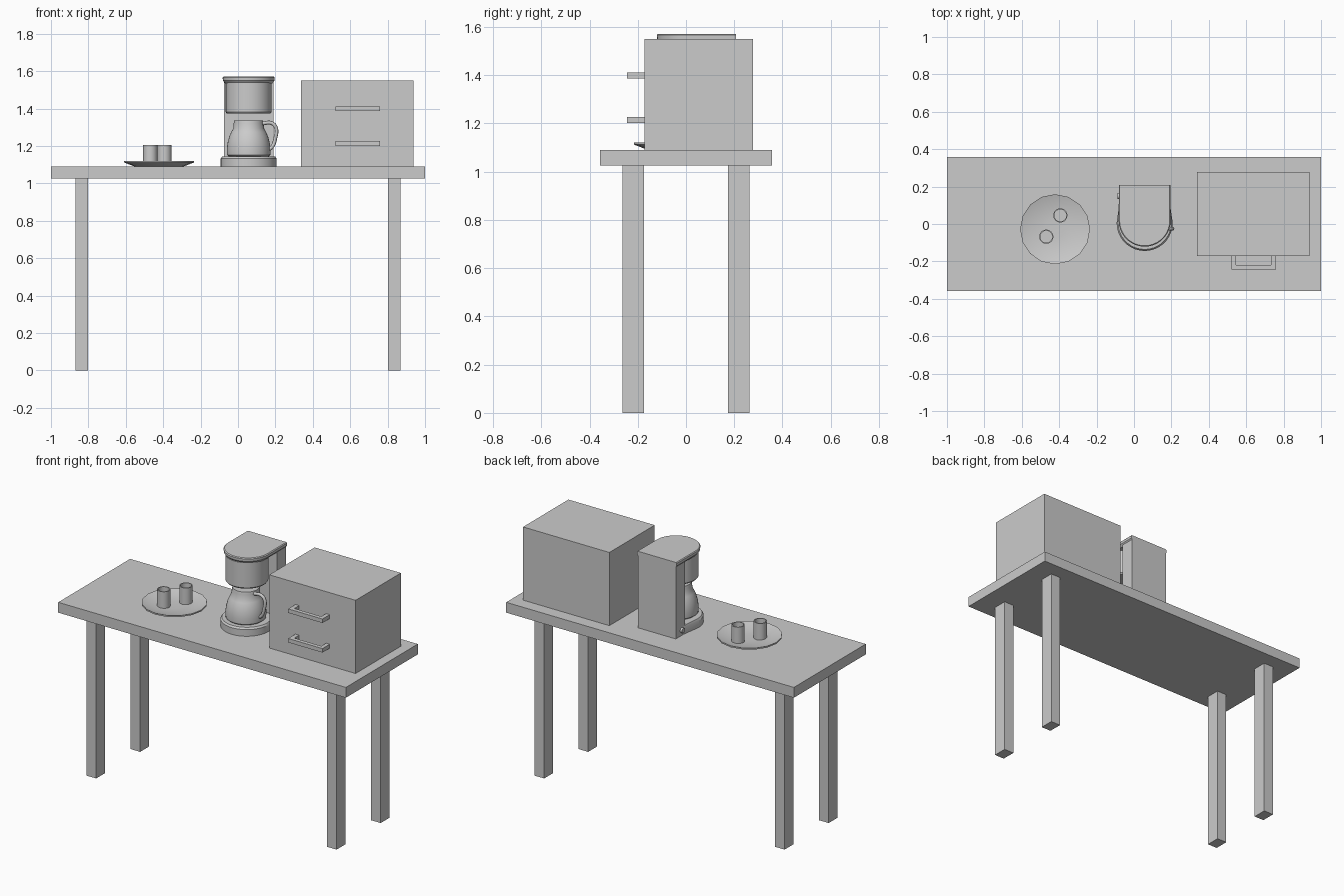
import bpy, bmesh, math

if "Cube" in bpy.data.objects:
    bpy.data.objects.remove(bpy.data.objects["Cube"])

def finish(bm, name, angle=None):
    bmesh.ops.recalc_face_normals(bm, faces=bm.faces)
    me = bpy.data.meshes.new(name)
    bm.to_mesh(me)
    bm.free()
    ob = bpy.data.objects.new(name, me)
    bpy.context.collection.objects.link(ob)
    if angle:
        bpy.ops.object.select_all(action='DESELECT')
        ob.select_set(True)
        bpy.context.view_layer.objects.active = ob
        bpy.ops.object.shade_smooth_by_angle(angle=math.radians(angle))
    return ob

def add_box(bm, x0, x1, y0, y1, z0, z1):
    vs = bmesh.ops.create_cube(bm, size=1)["verts"]
    for v in vs:
        v.co.x = x1 if v.co.x > 0 else x0
        v.co.y = y1 if v.co.y > 0 else y0
        v.co.z = z1 if v.co.z > 0 else z0

def box(name, *d):
    bm = bmesh.new()
    add_box(bm, *d)
    return finish(bm, name)

def skin(bm, rings):
    n = len(rings[0])
    for a, b in zip(rings, rings[1:]):
        for i in range(n):
            j = (i + 1) % n
            bm.faces.new((a[i], a[j], b[j], b[i]))
    bm.faces.new(rings[0])
    bm.faces.new(rings[-1])

def lathe(name, cx, cy, profile, n, angle=35):
    """Closed solid of revolution from (radius, z) pairs."""
    bm = bmesh.new()
    skin(bm, [[bm.verts.new((cx + r * math.cos(2 * math.pi * i / n),
                             cy + r * math.sin(2 * math.pi * i / n), z))
               for i in range(n)] for r, z in profile])
    return finish(bm, name, angle)

def d_shape(name, cx, cy, back, half, layers, n=18):
    """Rounded front, straight back; layers are (radius, z) pairs."""
    bm = bmesh.new()
    rings = []
    for r, z in layers:
        pts = [(cx + r * math.cos(math.pi * (1 + i / n)),
                cy + r * math.sin(math.pi * (1 + i / n))) for i in range(n + 1)]
        w = min(half, r)
        pts += [(cx + w, back), (cx - w, back)]
        rings.append([bm.verts.new((x, y, z)) for x, y in pts])
    skin(bm, rings)
    return finish(bm, name, 30)

# Table
box("table_top", -1, 1, -0.357, 0.357, 1.025, 1.09)
for sx, side in ((-1, "left"), (1, "right")):
    for sy, end in ((-1, "front"), (1, "back")):
        x, y = sx * 0.836, sy * 0.2185
        box(f"{end}_{side}_leg", x - 0.034, x + 0.034, y - 0.0445, y + 0.0445, 0, 1.025)

# Cabinet with two bracket handles
box("cabinet", 0.338, 0.938, -0.172, 0.278, 1.09, 1.55)
for name, z in (("lower_handle", 1.201), ("upper_handle", 1.387)):
    bm = bmesh.new()
    add_box(bm, 0.52, 0.758, -0.244, -0.219, z, z + 0.025)
    for x in (0.52, 0.733):
        add_box(bm, x, x + 0.025, -0.219, -0.172, z, z + 0.025)
    finish(bm, name)

# Plate and cups
lathe("plate", -0.422, -0.028, [(0.13, 1.09), (0.187, 1.112), (0.187, 1.121),
                                (0.13, 1.104), (0.05, 1.1)], 16, 25)
for name, x, y in (("back_cup", -0.394, 0.046), ("front_cup", -0.469, -0.068)):
    lathe(name, x, y, [(0.038, 1.1), (0.038, 1.205), (0.032, 1.205), (0.032, 1.112)], 24)

# Coffee maker body
CX = 0.057
box("column", CX - 0.132, CX + 0.132, 0.118, 0.208, 1.09, 1.55)
d_shape("machine_base", CX, 0.006, 0.13, 0.132,
        [(0.15, 1.09), (0.15, 1.132), (0.142, 1.143)])
d_shape("machine_lid", CX, 0.018, 0.208, 0.138,
        [(0.126, 1.535), (0.138, 1.55), (0.139, 1.566), (0.134, 1.571)])
lathe("filter_basket", CX, 0.006, [(0.117, 1.374), (0.123, 1.382), (0.123, 1.54)], 36)

# Power knob on the left side of the column
bm = bmesh.new()
knob = bmesh.ops.create_cone(bm, cap_ends=True, segments=16, radius1=0.016,
                             radius2=0.016, depth=0.014)["verts"]
for v in knob:
    v.co = (CX - 0.138 + v.co.z, 0.15 + v.co.y, 1.124 + v.co.x)
finish(bm, "knob", 35)

# Carafe and its handle
lathe("carafe", CX, -0.003, [(0.105, 1.143), (0.116, 1.152), (0.117, 1.185), (0.112, 1.22),
                             (0.104, 1.25), (0.093, 1.275), (0.082, 1.295), (0.08, 1.322),
                             (0.077, 1.337)], 36)
cu = bpy.data.curves.new("carafe_handle", 'CURVE')
cu.dimensions = '3D'
cu.bevel_depth = 0.01
cu.bevel_resolution = 2
cu.resolution_u = 6
cu.use_fill_caps = True
path = [(0.13, 1.32), (0.178, 1.323), (0.202, 1.3), (0.199, 1.24), (0.182, 1.195), (0.16, 1.178)]
sp = cu.splines.new('BEZIER')
sp.bezier_points.add(len(path) - 1)
for p, (x, z) in zip(sp.bezier_points, path):
    p.co = (x, -0.025, z)
    p.handle_left_type = p.handle_right_type = 'AUTO'
bpy.context.collection.objects.link(bpy.data.objects.new("carafe_handle", cu))
